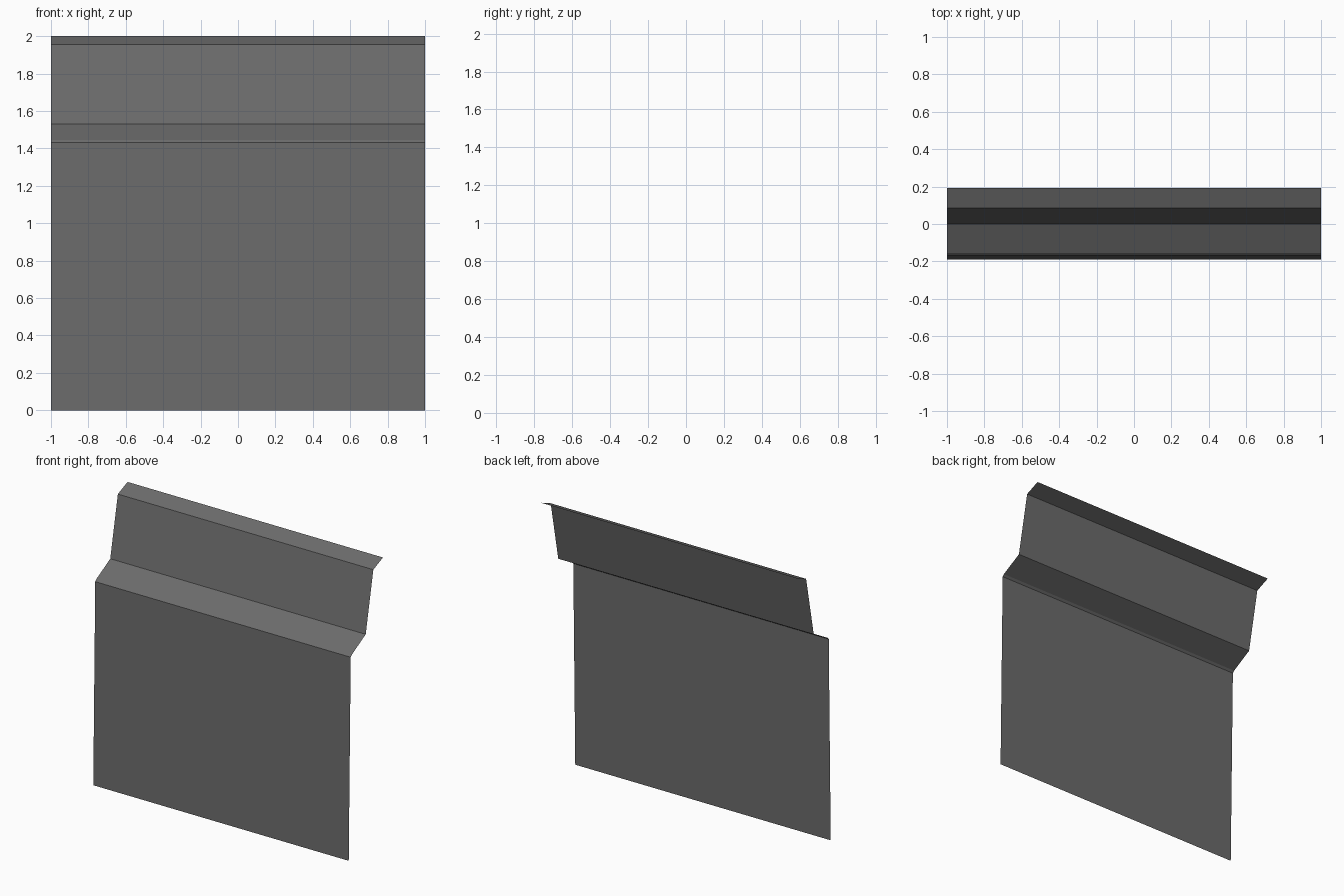
import bpy, bmesh

if "Cube" in bpy.data.objects:
    bpy.data.objects.remove(bpy.data.objects["Cube"])

# Bent sheet: side profile as (y, z), swept along x
PROFILE = [(-0.19, 0.0), (-0.168, 1.432), (-0.155, 1.446), (0.0, 1.53),
           (0.085, 1.955), (0.193, 2.0)]

grey = bpy.data.materials.new("dark grey metal")
grey.diffuse_color = (0.15, 0.15, 0.15, 1)
grey.use_nodes = True
grey.node_tree.nodes["Principled BSDF"].inputs["Base Color"].default_value = grey.diffuse_color

bm = bmesh.new()
left = [bm.verts.new((-1, y, z)) for y, z in PROFILE]
right = [bm.verts.new((1, y, z)) for y, z in PROFILE]
for i in range(len(PROFILE) - 1):
    # wound so that the faces look forward (-y)
    bm.faces.new((left[i], right[i], right[i + 1], left[i + 1]))

mesh = bpy.data.meshes.new("folded_sheet_panel")
bm.to_mesh(mesh)
bm.free()
mesh.materials.append(grey)
panel = bpy.data.objects.new("folded_sheet_panel", mesh)
bpy.context.collection.objects.link(panel)
